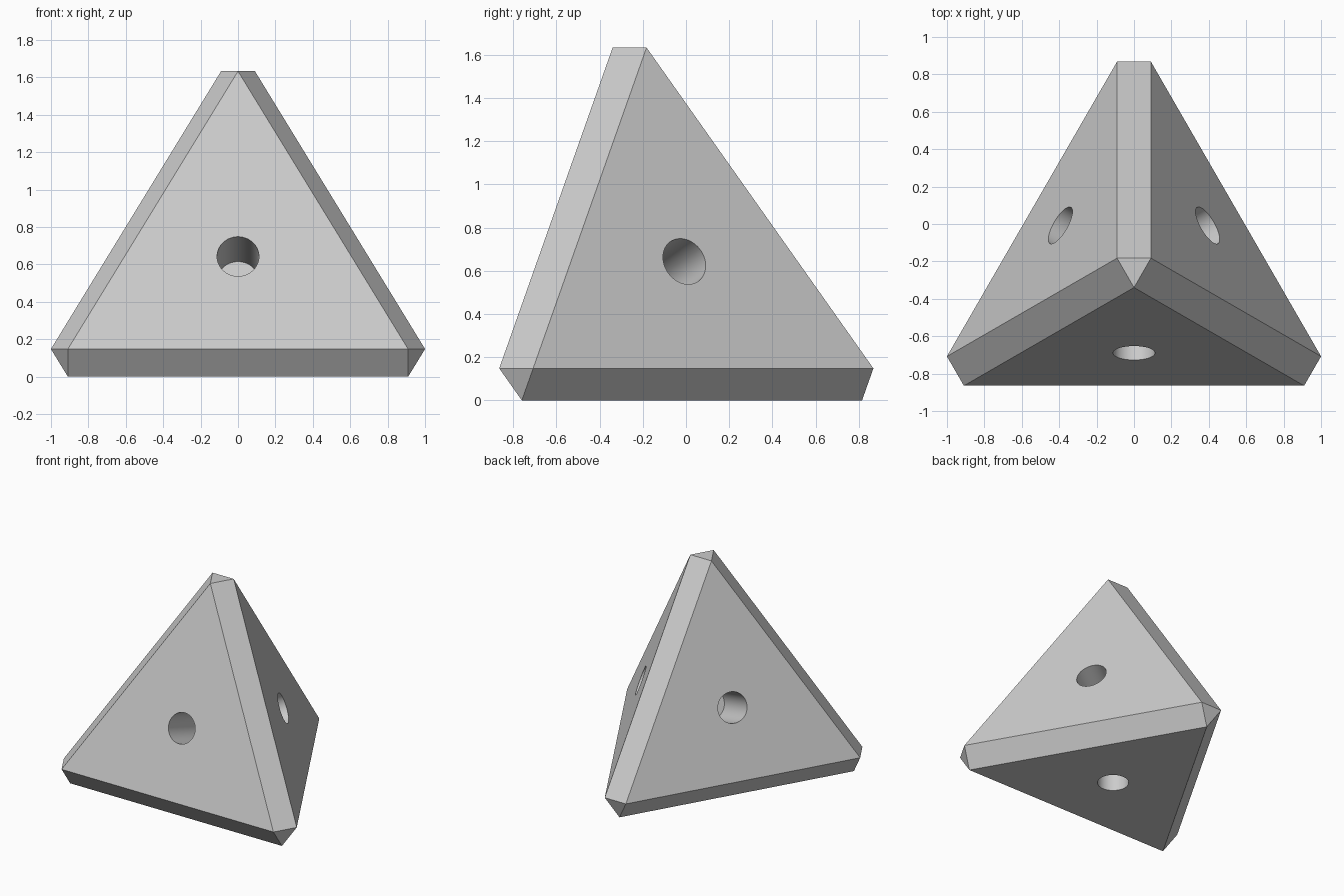
import bpy, bmesh, math
from mathutils import Vector

if "Cube" in bpy.data.objects:
    bpy.data.objects.remove(bpy.data.objects["Cube"], do_unlink=True)

REACH = 1.114        # centre to the corner of each flat face, along its axis
CHAMFER = 0.111      # offset that bevels edges and corners
HOLE_RADIUS = 0.112
HOLE_DEPTH = 0.40
FACE_DIST = REACH / 3 + CHAMFER
CENTRE = Vector((0, -0.235, FACE_DIST))

# The four corner directions of a regular tetrahedron
ring = math.sqrt(8) / 3
corners = [Vector((0, 0, 1))]
for deg in (90, 210, 330):
    a = math.radians(deg)
    corners.append(Vector((ring * math.cos(a), ring * math.sin(a), -1 / 3)))

grey = bpy.data.materials.new("light_grey")
grey.use_nodes = True
colour = (0.6, 0.6, 0.6, 1)
grey.diffuse_color = colour
grey.node_tree.nodes["Principled BSDF"].inputs["Base Color"].default_value = colour


def finish(bm, name):
    mesh = bpy.data.meshes.new(name)
    bmesh.ops.recalc_face_normals(bm, faces=bm.faces)
    bm.to_mesh(mesh)
    bm.free()
    mesh.materials.append(grey)
    obj = bpy.data.objects.new(name, mesh)
    bpy.context.collection.objects.link(obj)
    return obj


# Chamfered tetrahedron body
bm = bmesh.new()
for i, out in enumerate(corners):
    for j, away in enumerate(corners):
        if i != j:
            bm.verts.new(CENTRE + out * REACH - away * CHAMFER)
bmesh.ops.convex_hull(bm, input=bm.verts)
bmesh.ops.dissolve_limit(bm, angle_limit=math.radians(1), verts=bm.verts, edges=bm.edges)
body = finish(bm, "chamfered_pyramid")

# Blind round hole in the middle of every large face
length = HOLE_DEPTH + 0.1
for d in corners:
    normal = -d
    place = normal.to_track_quat('Z', 'Y').to_matrix().to_4x4()
    place.translation = CENTRE + normal * (FACE_DIST - HOLE_DEPTH + length / 2)
    bm = bmesh.new()
    bmesh.ops.create_cone(bm, cap_ends=True, segments=64, radius1=HOLE_RADIUS,
                          radius2=HOLE_RADIUS, depth=length, matrix=place)
    cutter = finish(bm, "hole_cutter")
    cutter.hide_render = True
    mod = body.modifiers.new("hole", 'BOOLEAN')
    mod.operation = 'DIFFERENCE'
    mod.solver = 'EXACT'
    mod.object = cutter
    bpy.context.view_layer.objects.active = body
    bpy.ops.object.modifier_apply(modifier=mod.name)
    bpy.data.objects.remove(cutter, do_unlink=True)

# Smooth hole walls, crisp flat faces
for obj in bpy.context.selected_objects:
    obj.select_set(False)
body.select_set(True)
bpy.context.view_layer.objects.active = body
bpy.ops.object.shade_smooth_by_angle(angle=math.radians(30))
